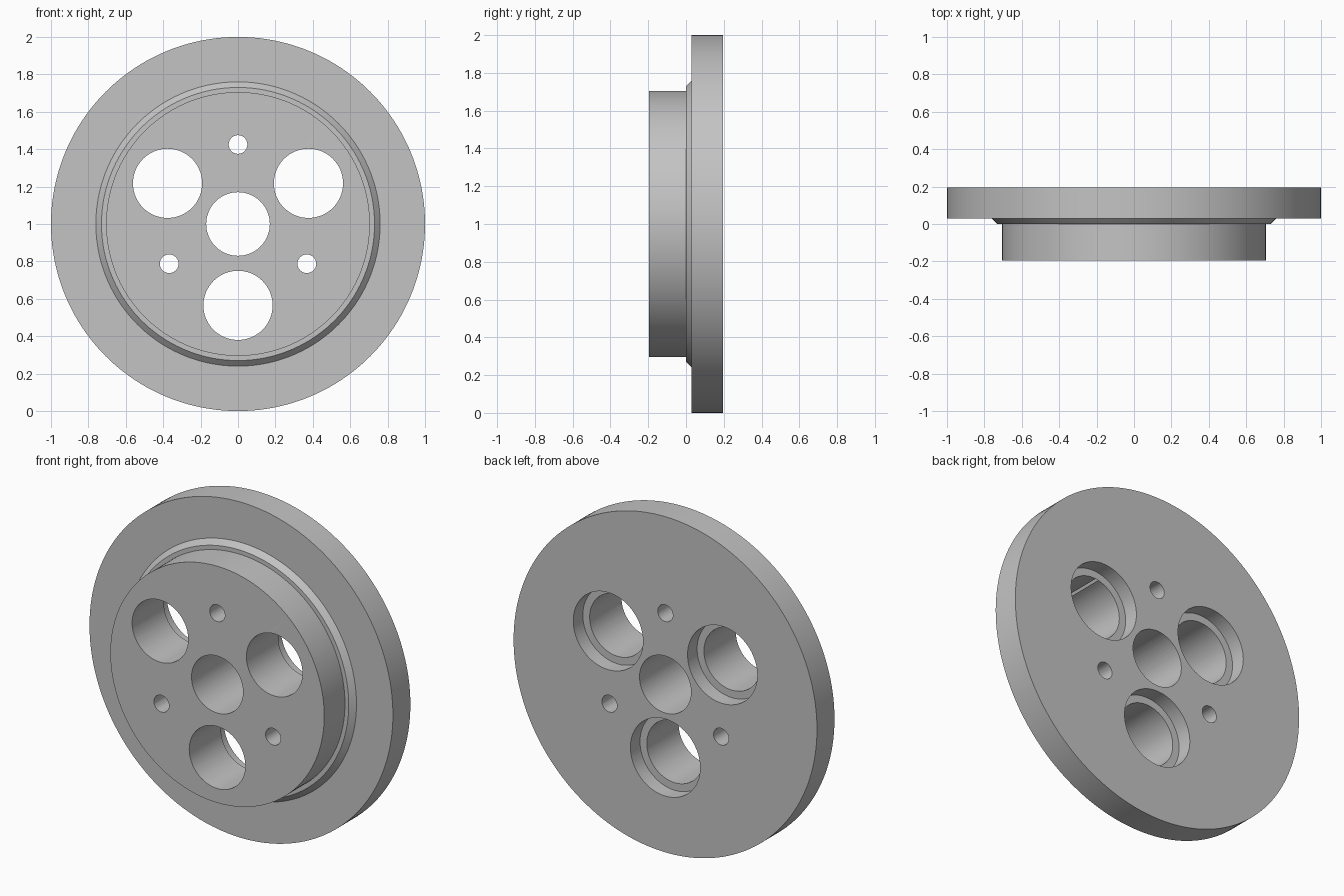
import bpy, bmesh
from math import sin, cos, radians, tau
from mathutils import Vector

if "Cube" in bpy.data.objects:
    bpy.data.objects.remove(bpy.data.objects["Cube"], do_unlink=True)

steel = bpy.data.materials.new("grey metal")
steel.use_nodes = True
grey = (0.55, 0.55, 0.55, 1)
steel.diffuse_color = grey
steel.node_tree.nodes["Principled BSDF"].inputs["Base Color"].default_value = grey

FRONT, BACK = -0.195, 0.195


def revolve(name, profile, steps, centre):
    """Spin a closed (radius, y) profile about the y axis through centre."""
    bm = bmesh.new()
    verts = [bm.verts.new((r, y, 0)) for r, y in profile]
    edges = [bm.edges.new(pair) for pair in zip(verts, verts[1:])]
    bmesh.ops.spin(bm, geom=verts + edges, cent=(0, 0, 0), axis=(0, 1, 0),
                   angle=tau, steps=steps, use_merge=True)
    bmesh.ops.remove_doubles(bm, verts=bm.verts, dist=1e-5)
    bmesh.ops.recalc_face_normals(bm, faces=bm.faces)
    bmesh.ops.translate(bm, verts=bm.verts, vec=centre)
    mesh = bpy.data.meshes.new(name)
    bm.to_mesh(mesh)
    bm.free()
    mesh.materials.append(steel)
    obj = bpy.data.objects.new(name, mesh)
    bpy.context.collection.objects.link(obj)
    return obj


def polar(radius, degrees):
    a = radians(degrees)
    return Vector((radius * cos(a), 0, 1 + radius * sin(a)))


# Flange with a front boss and a chamfered shoulder between them
hub = revolve("flanged_hub", [
    (0, FRONT), (0.705, FRONT), (0.705, 0), (0.73, 0), (0.76, 0.03),
    (1, 0.03), (1, BACK), (0, BACK)], 160, (0, 0, 1))

# Centre bore, three counterbored holes and three small pin holes
NEAR, FAR = FRONT - 0.1, BACK + 0.1
bore = [(0, NEAR), (0.17, NEAR), (0.17, FAR), (0, FAR)]
pin = [(0, NEAR), (0.05, NEAR), (0.05, FAR), (0, FAR)]
stepped = [(0, NEAR), (0.185, NEAR), (0.185, BACK - 0.09),
           (0.23, BACK - 0.09), (0.23, FAR), (0, FAR)]
cutters = [revolve("bore_cutter", bore, 64, (0, 0, 1))]
for angle in (30, 150, 270):
    cutters.append(revolve("bolt_hole_cutter", stepped, 64, polar(0.435, angle)))
    cutters.append(revolve("pin_hole_cutter", pin, 32, polar(0.425, angle + 60)))

bpy.ops.object.select_all(action="DESELECT")
bpy.context.view_layer.objects.active = hub
hub.select_set(True)
for cutter in cutters:
    cutter.hide_render = True
    cut = hub.modifiers.new("hole", "BOOLEAN")
    cut.operation = "DIFFERENCE"
    cut.solver = "EXACT"
    cut.object = cutter
    bpy.ops.object.modifier_apply(modifier=cut.name)
    bpy.data.objects.remove(cutter, do_unlink=True)

bpy.ops.object.shade_smooth_by_angle(angle=radians(30))
